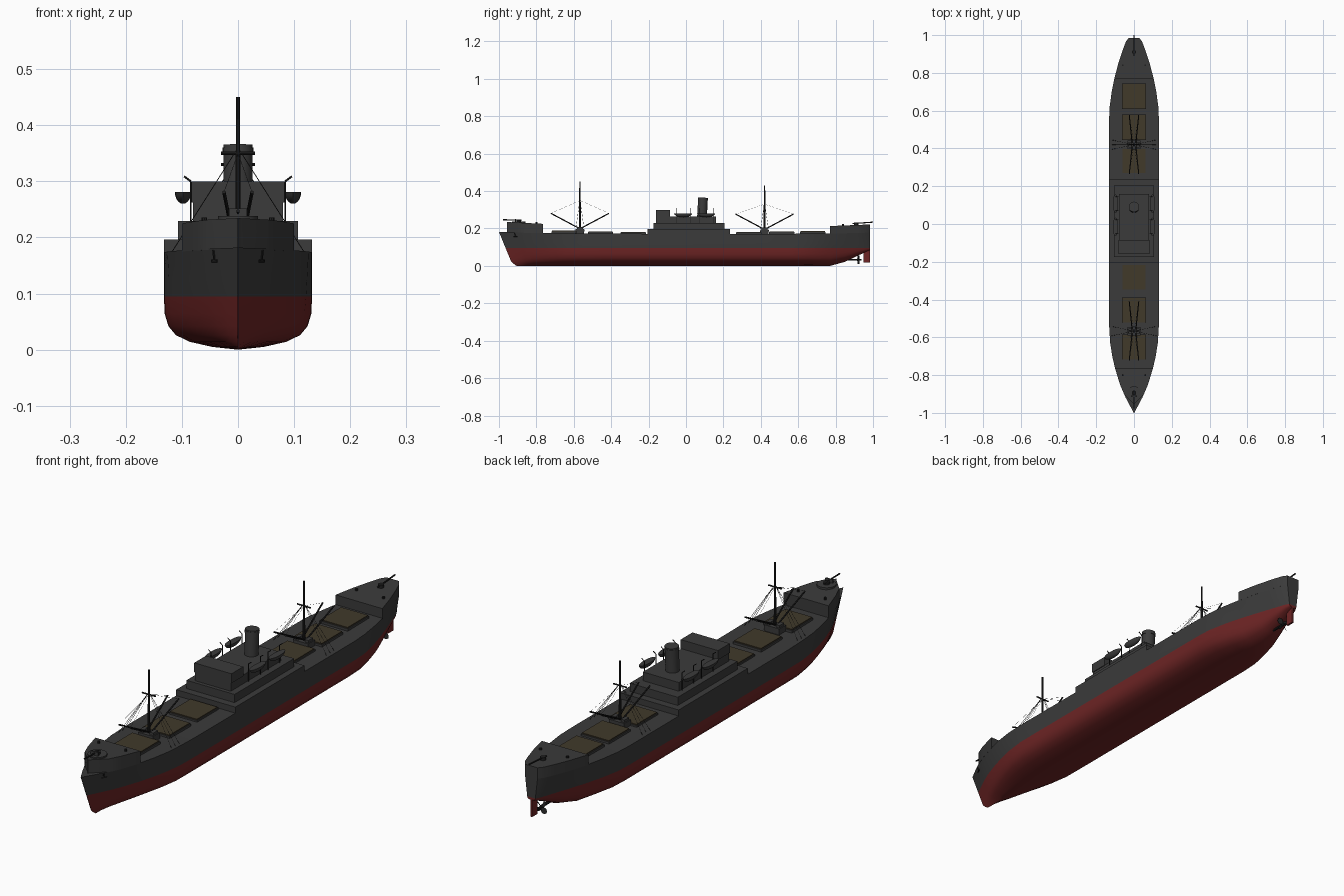
import bpy, bmesh, math
from mathutils import Vector

if "Cube" in bpy.data.objects:
    bpy.data.objects.remove(bpy.data.objects["Cube"])


def material(name, rgb):
    m = bpy.data.materials.new(name)
    m.use_nodes = True
    col = (*rgb, 1)
    m.diffuse_color = col
    bsdf = m.node_tree.nodes["Principled BSDF"]
    bsdf.inputs["Base Color"].default_value = col
    bsdf.inputs["Roughness"].default_value = 0.8
    return m


GREY = material("ship grey", (0.043, 0.043, 0.043))
RED = material("bottom red", (0.155, 0.018, 0.018))
TAN = material("hatch canvas", (0.052, 0.041, 0.023))
BLACK = material("rigging black", (0.014, 0.014, 0.014))
WATERLINE = 0.095


def finish(name, bm, mats, smooth=False):
    bmesh.ops.recalc_face_normals(bm, faces=bm.faces)
    me = bpy.data.meshes.new(name)
    bm.to_mesh(me)
    bm.free()
    ob = bpy.data.objects.new(name, me)
    bpy.context.collection.objects.link(ob)
    for m in mats:
        me.materials.append(m)
    if smooth:
        bpy.ops.object.select_all(action='DESELECT')
        ob.select_set(True)
        bpy.context.view_layer.objects.active = ob
        bpy.ops.object.shade_smooth_by_angle(angle=math.radians(35))
    return ob


def box(name, x, y, z, mat):
    """Box from (min, max) pairs."""
    bm = bmesh.new()
    bmesh.ops.create_cube(bm, size=1)
    for v in bm.verts:
        v.co = [(r[0] + r[1]) / 2 + c * (r[1] - r[0]) for r, c in zip((x, y, z), v.co)]
    return finish(name, bm, [mat])


def rod(name, points, r, mat, sides=8, r_end=None):
    """Straight round segments through the points, tapering if r_end is given."""
    bm = bmesh.new()
    for a, b in zip(points, points[1:]):
        a, b = Vector(a), Vector(b)
        made = bmesh.ops.create_cone(bm, cap_ends=True, segments=sides, radius1=r,
                                     radius2=r if r_end is None else r_end, depth=(b - a).length)
        turn = (b - a).to_track_quat('Z', 'Y')
        for v in made["verts"]:
            v.co = turn @ v.co + (a + b) / 2
    return finish(name, bm, [mat], True)


def lerp(table, t):
    for (a, p), (b, q) in zip(table, table[1:]):
        if t <= b:
            return p + (q - p) * max(0, (t - a) / (b - a))
    return table[-1][1]


# Hull lines: half beam, deck height and keel height along the length
BEAM = [(-1, .001), (-.95, .028), (-.9, .053), (-.85, .074), (-.765, .1), (-.7, .115), (-.63, .126),
        (-.55, .131), (-.45, .132), (.55, .132), (.62, .129), (.7, .118), (.77, .104), (.85, .083),
        (.92, .06), (.965, .043), (.985, .028)]
SHEER = [(-1, .182), (-.765, .177), (-.2, .168), (.25, .168), (.77, .174), (.985, .18)]
KEEL = [(.78, 0), (.85, .022), (.95, .07), (.985, .085)]
SECTION = [(0, 0), (.35, .005), (.65, .014), (.84, .026), (.94, .042), (.99, .064), (1, WATERLINE)]


def half(y):
    return lerp(BEAM, y)


def deck(y):
    return lerp(SHEER, y)


def clamp(t):
    return max(0, min(1, t))


def stations(y0, y1):
    return [y0] + [y for y, _ in BEAM if y0 + .004 < y < y1 - .004] + [y1]


def hull_side(y):
    """Half section from keel to deck edge at one station."""
    bow, stern = clamp((-.55 - y) / .45), clamp((y - .6) / .385)
    keel, top = lerp(KEEL, y), deck(y)
    rows = [(f, keel + z * (WATERLINE - keel) / WATERLINE) for f, z in SECTION]
    rows += [(1, WATERLINE + (top - WATERLINE) * t) for t in (.33, .66, 1)]
    pts = []
    for f, z in rows:
        low = clamp(1 - z / top)
        rake = .41 * (top - z) + .02 * clamp(1 - z / .02)
        flare = 1 - low * (.45 * bow + .75 * stern ** 1.5)
        pts.append(Vector((half(y) * f * flare, y + rake * bow ** 1.5, z)))
    return pts


bm = bmesh.new()
rings = []
for y in stations(-1, .985):
    side = hull_side(y)
    ring = [Vector((-p.x, p.y, p.z)) for p in reversed(side)] + side[1:]
    rings.append([bm.verts.new(p) for p in ring])
for a, b in zip(rings, rings[1:]):
    for i in range(len(a)):
        j = (i + 1) % len(a)
        bm.faces.new((a[i], a[j], b[j], b[i]))
# Transom is split at the waterline so the paint edge stays straight
for ring in (rings[0], rings[-1]):
    for i in range(len(ring) // 2):
        quad = [ring[i], ring[i + 1], ring[-2 - i], ring[-1 - i]]
        bm.faces.new(list(dict.fromkeys(quad)))
for f in bm.faces:
    f.material_index = int(f.calc_center_median().z < WATERLINE)
finish("hull", bm, [GREY, RED], True)


def raised_deck(name, y0, y1, top, tip=None):
    """Block flush with the hull side; top is a function of y."""
    bm = bmesh.new()
    rows = []
    for y in stations(y0, y1):
        w = half(y) * (clamp((y - tip) / .05 + .02) if tip else 1)
        rows.append([bm.verts.new((x, y, z)) for x, z in
                     ((-w, deck(y) - .002), (w, deck(y) - .002), (w, top(y)), (-w, top(y)))])
    for a, b in zip(rows, rows[1:]):
        for i in range(4):
            j = (i + 1) % 4
            bm.faces.new((a[i], a[j], b[j], b[i]))
    bm.faces.new(rows[0])
    bm.faces.new(rows[-1])
    finish(name, bm, [GREY], True)


raised_deck("forecastle", -.957, -.765, lambda y: .225 + .05 * (-.765 - y), tip=-.957)
raised_deck("poop", .77, .985, lambda y: .213 + .04 * (y - .77))
raised_deck("midship_deck", -.205, .235, lambda y: .196)

# Superstructure
box("lower_house", (-.107, .107), (-.175, .205), (.19, .229), GREY)
box("boat_deck_house", (-.08, .08), (-.16, .16), (.225, .264), GREY)
box("bridge", (-.083, .083), (-.16, -.085), (.262, .3), GREY)
rod("funnel", [(0, .085, .25), (0, .091, .365)], .026, GREY, 24)
rod("funnel_band", [(0, .0902, .35), (0, .0908, .36)], .0275, GREY, 24)

# Hatches
for i, y in enumerate((-.652, -.457, -.282, .335, .512, .677)):
    z = deck(y)
    box(f"hatch_coaming_{i}", (-.063, .063), (y - .068, y + .068), (z - .01, z + .009), GREY)
    box(f"hatch_cover_{i}", (-.06, .06), (y - .065, y + .065), (z, z + .013), TAN)

# Masts with houses, crosstrees, booms and shrouds
for name, y, top in (("fore", -.567, .45), ("main", .42, .43)):
    z = deck(y)
    box(name + "_mast_house", (-.034, .034), (y - .022, y + .022), (z - .01, z + .024), GREY)
    rod(name + "_mast", [(0, y, z), (0, y, top)], .0055, BLACK, 10, .0035)
    rod(name + "_crosstree", [(-.03, y, top - .1), (.03, y, top - .1)], .003, BLACK)
    for s in (-1, 1):
        for d in (-1, 1):
            rod(name + "_boom", [(s * .01, y + d * .01, z + .03), (s * .025, y + d * .155, z + .107)],
                .0032, BLACK, 6)
            rod(name + "_topping_lift", [(s * .025, y + d * .155, z + .107), (0, y, top - .1)],
                .0004, BLACK, 4)
        for d in (-.025, 0, .025):
            rod(name + "_shroud", [(s * .118, y + d, z), (0, y, top - .09)], .0007, BLACK, 4)
        box(name + "_winch", (s * .022 - .008, s * .022 + .008), (y - .015, y + .015),
            (z + .02, z + .034), GREY)

# Lifeboats and davits
for s in (-1, 1):
    for y in (-.015, .108):
        bm = bmesh.new()
        bmesh.ops.create_uvsphere(bm, u_segments=16, v_segments=10, radius=1)
        for v in bm.verts:
            v.co = (s * .098 + v.co.x * .0145, y + v.co.y * .049, .281 + min(v.co.z, 0) * .021)
        bmesh.ops.remove_doubles(bm, verts=bm.verts, dist=.00001)
        finish("lifeboat", bm, [GREY], True)
        for d in (-.037, .037):
            rod("davit", [(s * .084, y + d, .228), (s * .084, y + d, .3), (s * .096, y + d, .309)],
                .0018, BLACK, 6)

# Bow gun on its round platform
rod("bow_gun_platform", [(0, -.895, .222), (0, -.895, .238)], .036, GREY, 20)
rod("bow_gun_mount", [(0, -.895, .236), (0, -.895, .246)], .012, BLACK, 12)
box("bow_gun_shield", (-.016, .016), (-.915, -.909), (.238, .252), GREY)
rod("bow_gun_barrel", [(0, -.88, .244), (0, -.978, .247)], .003, BLACK)

# Stern gun
rod("stern_gun_mount", [(0, .91, .21), (0, .91, .231)], .011, BLACK, 12)
rod("stern_gun_barrel", [(0, .89, .226), (0, 1, .234)], .003, BLACK)

# Anchors and bow fittings
for s in (-1, 1):
    rod("anchor_shank", [(s * .043, -.918, .177), (s * .041, -.911, .158)], .003, BLACK, 6)
    rod("anchor_flukes", [(s * .036, -.922, .158), (s * .046, -.902, .158)], .003, BLACK, 6)
    for y in (-.8, .84):
        rod("bollard", [(s * .06, y, .21), (s * .06, y, .236 if y < 0 else .223)], .005, BLACK, 8)

# Rudder and propeller
box("rudder", (-.004, .004), (.95, .985), (.017, .1), RED)
rod("propeller_shaft", [(0, .85, .033), (0, .93, .033)], .005, BLACK, 10)
rod("propeller_hub", [(0, .913, .033), (0, .937, .033)], .007, BLACK, 10, .003)
for k in range(4):
    a = math.radians(90 * k + 45)
    bm = bmesh.new()
    bmesh.ops.create_uvsphere(bm, u_segments=10, v_segments=6, radius=1)
    for v in bm.verts:
        r, w = .017 + v.co.x * .014, v.co.y * .008
        v.co = (r * math.cos(a) - w * math.sin(a), .922 + w * .8 + v.co.z * .001,
                .033 + r * math.sin(a) + w * math.cos(a))
    finish("propeller_blade", bm, [BLACK], True)
